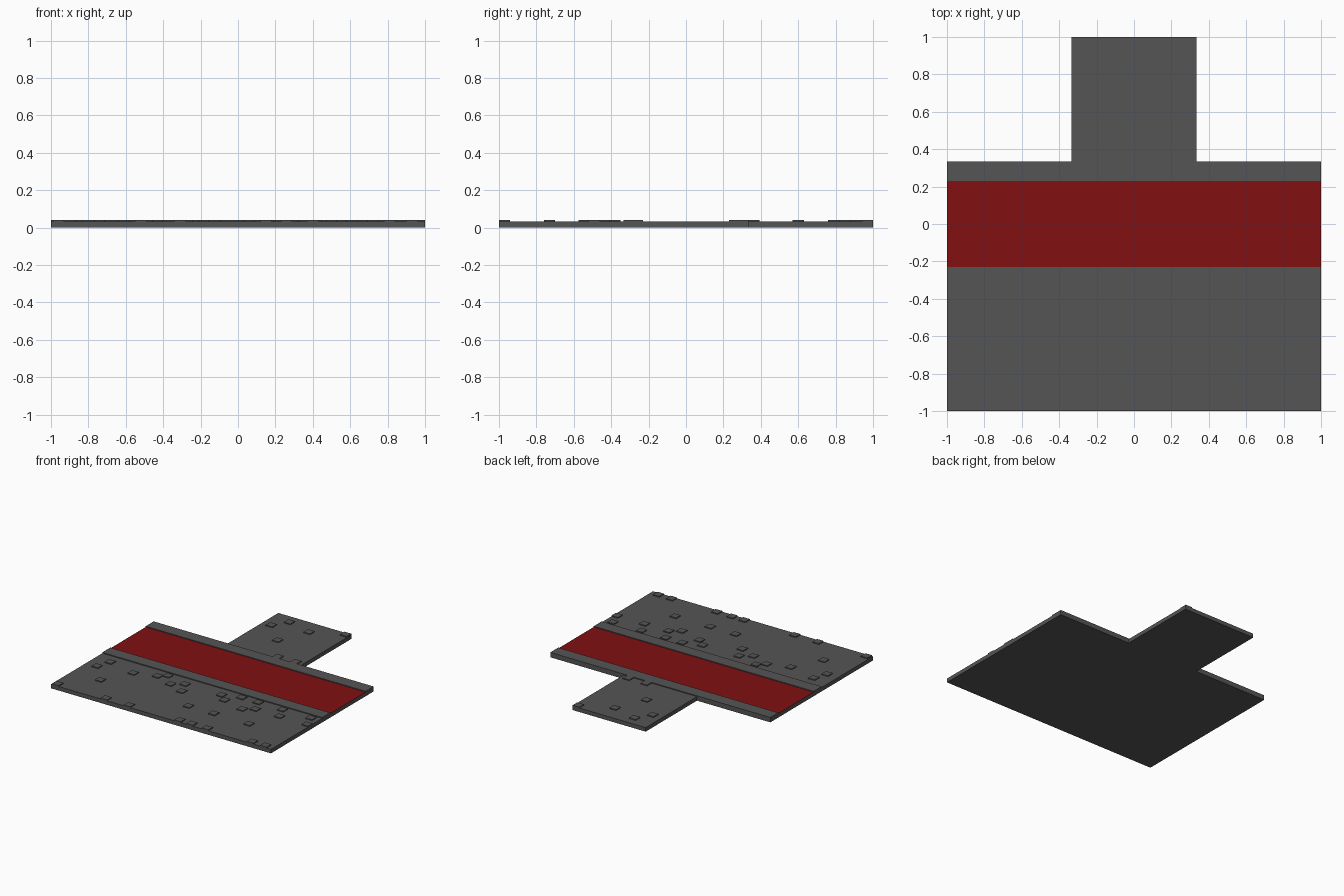
import bpy, bmesh

if "Cube" in bpy.data.objects:
    bpy.data.objects.remove(bpy.data.objects["Cube"])

BASE = 0.033   # top of slab
TOP = 0.04     # top of raised stones
TILE = 0.06    # stone side
STONE = (0.09, 0.09, 0.09, 1)
RED = (0.22, 0.005, 0.006, 1)
materials = {}


def material(name, color):
    if name not in materials:
        materials[name] = bpy.data.materials.new(name)
        materials[name].diffuse_color = color
    return materials[name]


def new_object(name, bm, mat):
    bmesh.ops.recalc_face_normals(bm, faces=bm.faces)
    mesh = bpy.data.meshes.new(name)
    bm.to_mesh(mesh)
    bm.free()
    mesh.materials.append(mat)
    obj = bpy.data.objects.new(name, mesh)
    bpy.context.collection.objects.link(obj)
    return obj


def add_prism(bm, outline, z0, z1):
    face = bm.faces.new([bm.verts.new((x, y, z0)) for x, y in outline])
    ext = bmesh.ops.extrude_face_region(bm, geom=[face])
    verts = [g for g in ext["geom"] if isinstance(g, bmesh.types.BMVert)]
    bmesh.ops.translate(bm, verts=verts, vec=(0, 0, z1 - z0))


def add_box(bm, x0, x1, y0, y1, z0, z1):
    add_prism(bm, [(x0, y0), (x1, y0), (x1, y1), (x0, y1)], z0, z1)


stone = material("dark_stone", STONE)
red = material("red_cloth", RED)

# T-shaped floor slab
t = 1 / 3
bm = bmesh.new()
add_prism(bm, [(-1, -1), (1, -1), (1, t), (t, t), (t, 1), (-t, 1), (-t, t), (-1, t)], 0, BASE)
new_object("floor_slab", bm, stone)

# Raised borders either side of the carpet
for name, y0, y1 in (("front_border", -t, -0.23), ("back_border", 0.23, t)):
    bm = bmesh.new()
    add_box(bm, -1, 1, y0, y1, BASE, TOP)
    new_object(name, bm, stone)

# Red carpet strip
bm = bmesh.new()
add_box(bm, -1, 1, -0.23, 0.23, BASE - 0.002, BASE + 0.0005)
new_object("carpet", bm, red)

# Small raised paving stones: row y (front edge) -> left edges in x
rows = {
    -1.00: (-0.99, -0.55, -0.34, 0.12, 0.23, 0.37, 0.78, 0.90),
    -0.76: (-0.77, 0.03, 0.26, 0.58),
    -0.575: (-0.93, -0.16, 0.39),
    -0.52: (-0.64, -0.30, 0.19, 0.47, 0.69, 0.94),
    -0.46: (-0.89, -0.46, -0.21, 0.12),
    -0.41: (-0.40, 0.27, 0.42, 0.64, 0.90),
    t: (0.08, 0.24),
    0.57: (-0.09,),
    0.76: (-0.28,),
    0.82: (0.02,),
    0.88: (-0.20,),
    0.94: (0.27,),
}
bm = bmesh.new()
for y, xs in rows.items():
    for x in xs:
        add_box(bm, x, x + TILE, y, y + TILE, BASE, TOP)
new_object("raised_stones", bm, stone)

for m in bpy.data.materials:
    if m.users and not m.is_grease_pencil:
        m.use_nodes = True
        m.node_tree.nodes["Principled BSDF"].inputs["Base Color"].default_value = m.diffuse_color
